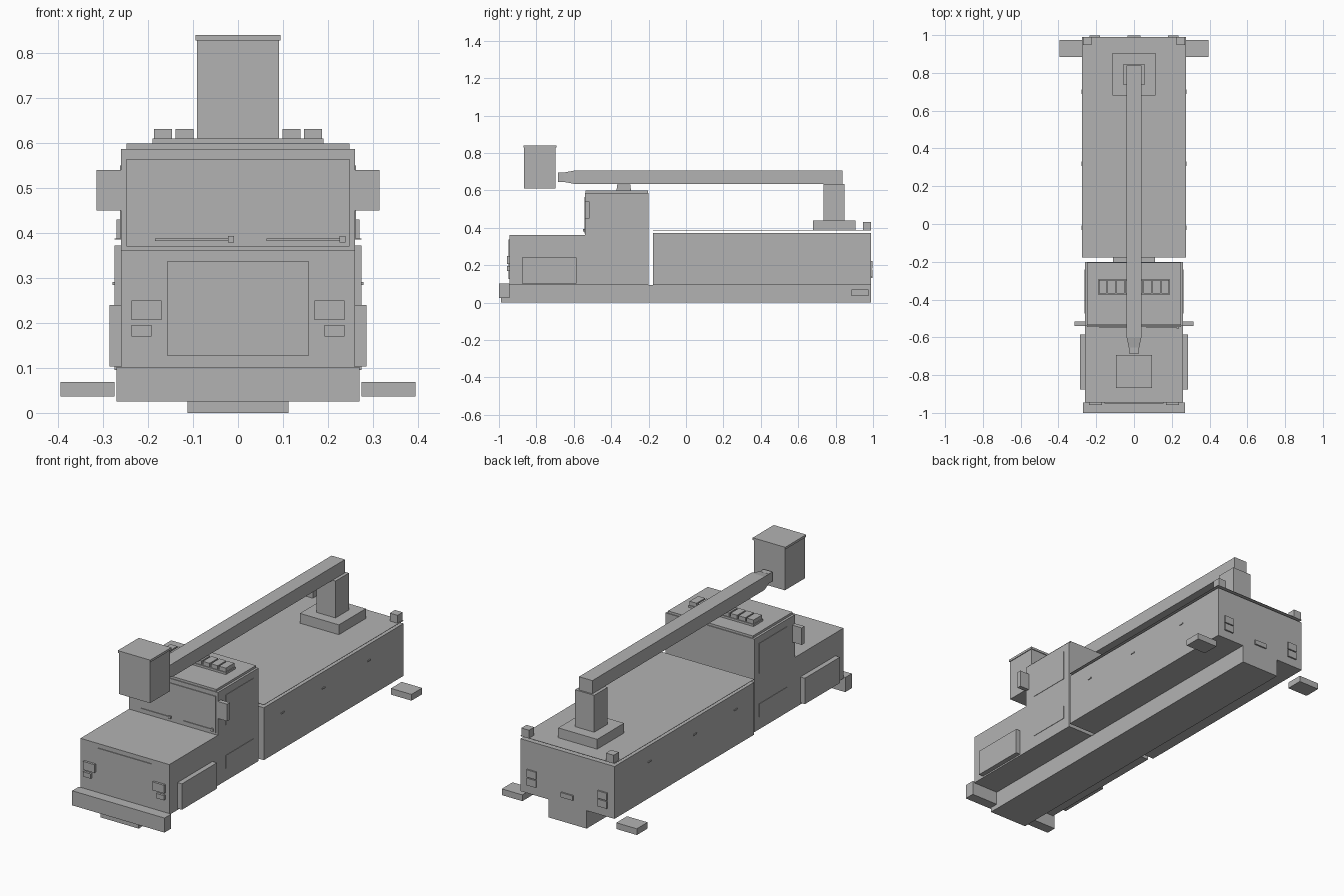
import bpy, bmesh

cube = bpy.data.objects.get("Cube")
if cube:
    bpy.data.objects.remove(cube, do_unlink=True)

shade = .45
grey = bpy.data.materials.new("plain_grey")
grey.use_nodes = True
grey.diffuse_color = (shade, shade, shade, 1)
grey.node_tree.nodes["Principled BSDF"].inputs["Base Color"].default_value = grey.diffuse_color


def block(name, left, right, front, back, bottom, top, taper=1):
    """Box between six limits; taper scales its front end."""
    bm = bmesh.new()
    bmesh.ops.create_cube(bm, size=1)
    for v in bm.verts:
        scale = taper if v.co.y < 0 else 1
        v.co.x = (left + right) / 2 + v.co.x * (right - left) * scale
        v.co.y = (front + back) / 2 + v.co.y * (back - front)
        v.co.z = (bottom + top) / 2 + v.co.z * (top - bottom) * scale
    mesh = bpy.data.meshes.new(name)
    bm.to_mesh(mesh)
    bm.free()
    mesh.materials.append(grey)
    bpy.context.collection.objects.link(bpy.data.objects.new(name, mesh))


class Part:
    """Centred box, or a mirrored pair when an inner limit is given."""

    def __init__(self, name, half, front, back, bottom, top, inner=None, taper=1):
        self.half, self.front, self.back = half, front, back
        self.bottom, self.top = bottom, top
        limits = (front, back, bottom, top, taper)
        if inner is None:
            block(name, -half, half, *limits)
        else:
            block("left_" + name, inner, half, *limits)
            block("right_" + name, -half, -inner, *limits)


plate = .004

# Chassis, cab and hood
chassis = Part("chassis", half=.112, front=-.99, back=.99, bottom=0, top=.095)
cab = Part("cab", half=.26, front=-.54, back=-.2, bottom=chassis.top, top=.587)
hood = Part("hood", half=cab.half, front=-.945, back=cab.front, bottom=chassis.top, top=.361)
Part("front_bumper", half=.27, front=-1, back=hood.front, bottom=.025, top=.102)
roof = Part("cab_roof", half=.248, front=cab.front + plate, back=cab.back - plate,
            bottom=cab.top, top=.599)
Part("windshield", half=roof.half, front=cab.front - plate, back=cab.front,
     bottom=.37, top=.565)
Part("grille", half=.157, front=hood.front - plate, back=hood.front, bottom=.127, top=.338)

# Headlights, indicators, mirrors, lockers and door details
headlight = Part("headlight", inner=.17, half=.237, front=hood.front - .012, back=hood.front,
                 bottom=.206, top=.25)
Part("indicator", inner=.192, half=headlight.half, front=headlight.front, back=hood.front,
     bottom=.17, top=.195)
Part("mirror", inner=cab.half, half=.315, front=cab.front, back=cab.front + .023,
     bottom=.45, top=.54)
Part("front_locker", inner=hood.half, half=.286, front=-.877, back=-.585, bottom=.103, top=.24)
for name, bottom, top in (("side_window", .39, .55), ("door_panel", .16, .23)):
    Part(name, inner=cab.half, half=cab.half + plate / 2, front=-.475, back=-.24,
         bottom=bottom, top=top)

# Wipers with a pivot at the left end of each
for side, start in (("right", -.185), ("left", .063)):
    end = start + .176
    block(side + "_wiper", left=start, right=end, front=cab.front - 2 * plate,
          back=cab.front, bottom=.382, top=.388)
    block(side + "_wiper_pivot", left=end - .013, right=end, front=cab.front - 3 * plate,
          back=cab.front, bottom=.379, top=.393)

# Roof light bar
bar = Part("light_bar_base", half=.19, front=-.372, back=-.293, bottom=roof.top, top=.61)
pitch = bar.half / 4
for i in range(4):
    inner = pitch * i + plate
    Part(f"roof_light_{i + 1}", inner=inner, half=inner + .04, front=bar.front + plate,
         back=bar.back - plate, bottom=bar.top, top=.631)

# Rear body with a thin raised deck
body = Part("rear_body", half=.275, front=-.177, back=chassis.back, bottom=chassis.top, top=.372)
deck = Part("body_deck", half=body.half, front=body.front, back=body.back,
            bottom=.386, top=.388)
Part("corner_beacon", inner=.225, half=.27, front=.947, back=body.back,
     bottom=deck.top, top=.43)
Part("outrigger_foot", inner=body.half, half=.395, front=.885, back=.975, bottom=.036, top=.069)
for name, bottom, top in (("tail_light", .183, .222), ("reverse_light", .14, .178)):
    Part(name, inner=.18, half=.235, front=body.back, back=body.back + 2 * plate,
         bottom=bottom, top=top)
Part("rear_plate", half=.035, front=body.back, back=body.back + 2 * plate,
     bottom=.13, top=.155)
for place, y in (("front", -.02), ("middle", .32), ("rear", .7)):
    Part(place + "_locker_handle", inner=body.half, half=body.half + plate,
         front=y - .012, back=y + .012, bottom=.284, top=.291)

# Turret, boom and basket
base = Part("turret_base", half=.114, front=.68, back=.905, bottom=deck.top, top=.44)
column = Part("turret_column", half=.056, front=.735, back=.847, bottom=base.top, top=.635)
boom = Part("boom", half=.039, front=-.6, back=.838, bottom=column.top, top=.705)
taper = Part("boom_taper", half=boom.half, front=-.655, back=boom.front,
             bottom=boom.bottom, top=boom.top, taper=.7)
Part("boom_tip", half=.026, front=-.685, back=taper.front, bottom=.645, top=.695)
basket = Part("basket", half=.091, front=-.865, back=-.697, bottom=.61, top=.828)
Part("basket_rim", half=basket.half + plate, front=basket.front - plate,
     back=basket.back + plate, bottom=basket.top, top=.84)
